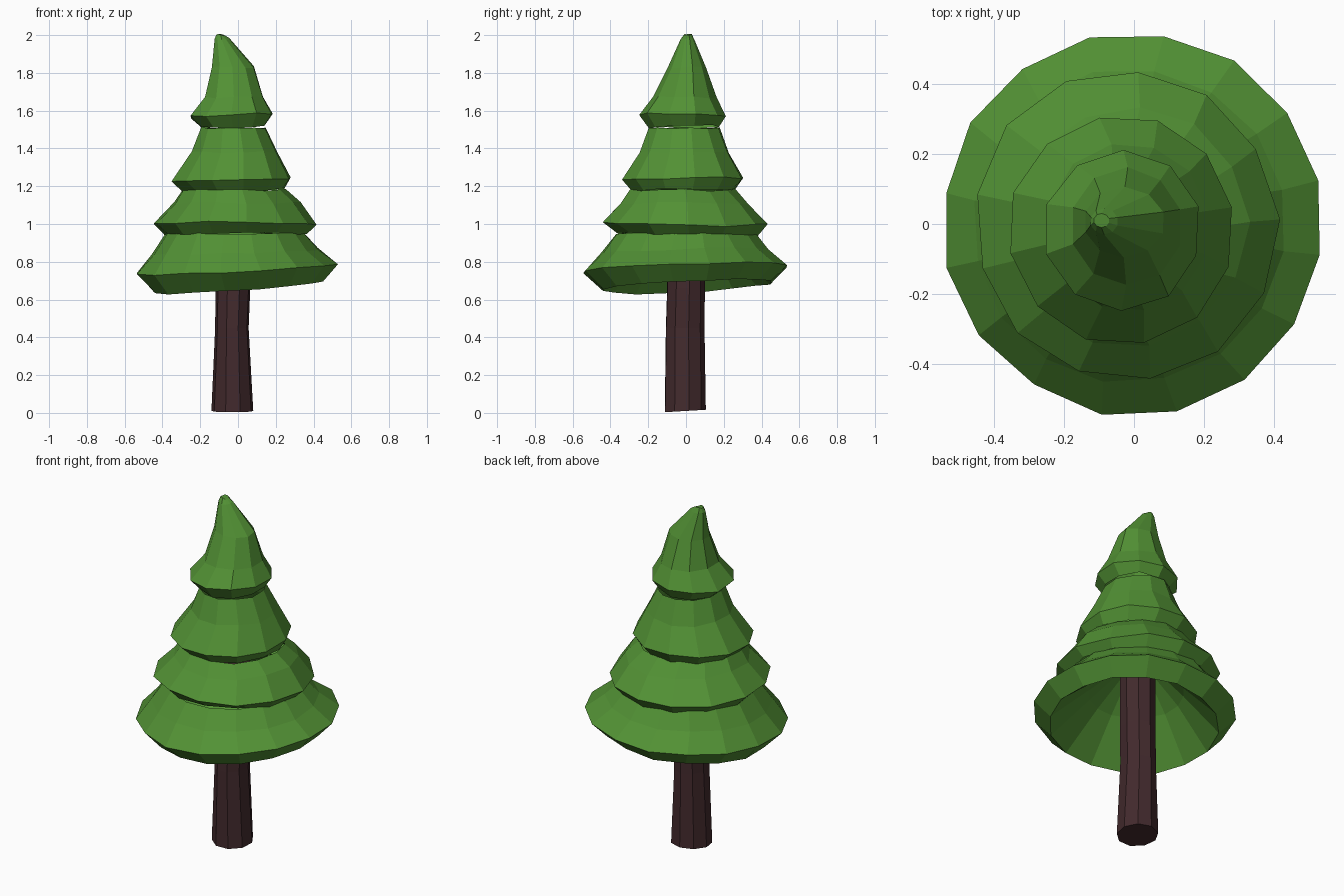
import bpy, bmesh, math, random

random.seed(4)


def material(name, color):
    m = bpy.data.materials.new(name)
    m.diffuse_color = color
    return m


GREEN = material("needles", (0.085, 0.285, 0.035, 1))
BROWN = material("bark", (0.055, 0.023, 0.026, 1))


def loft(name, sides, rings, mat, phase=0.0, jitter=0.0, cap_start=False, cap_end=False):
    """Ring: (x min, x max, y min, y max, z, slope along x, slope along y)."""
    bm = bmesh.new()
    loops = []
    for x0, x1, y0, y1, z, sx, sy in rings:
        cx, cy, rx, ry = (x0 + x1) / 2, (y0 + y1) / 2, (x1 - x0) / 2, (y1 - y0) / 2
        loop = []
        for i in range(sides):
            a = phase + math.tau * i / sides
            k = 1 + random.uniform(-jitter, jitter)
            dx, dy = rx * k * math.cos(a), ry * k * math.sin(a)
            dz = random.uniform(-jitter, jitter) * 0.4
            loop.append(bm.verts.new((cx + dx, cy + dy, z + sx * dx + sy * dy + dz)))
        loops.append(loop)
    # rings run from top to bottom, so this winding faces outwards
    for a, b in zip(loops, loops[1:]):
        for i in range(sides):
            j = (i + 1) % sides
            bm.faces.new((a[i], b[i], b[j], a[j]))
    if cap_start:
        bm.faces.new(loops[0])
    if cap_end:
        bm.faces.new(loops[-1][::-1])
    me = bpy.data.meshes.new(name)
    bm.to_mesh(me)
    bm.free()
    me.materials.append(mat)
    ob = bpy.data.objects.new(name, me)
    bpy.context.collection.objects.link(ob)
    return ob


# Trunk, slightly bent
loft("trunk", 9, [
    (-0.12, 0.07, -0.10, 0.10, 1.04, 0, 0),
    (-0.12, 0.067, -0.105, 0.10, 0.66, 0, 0),
    (-0.122, 0.058, -0.112, 0.098, 0.45, 0, 0),
    (-0.142, 0.083, -0.118, 0.105, 0.01, 0.0, 0.06),
], BROWN, 0.2, 0, True, True)

# Crown tier with the leaning tip
loft("top_tier", 10, [
    (-0.115, -0.07, -0.01, 0.03, 2.0, 0, 0),
    (-0.125, -0.045, -0.03, 0.045, 1.98, 0, 0),
    (-0.145, 0.09, -0.095, 0.105, 1.83, 0.0, 0),
    (-0.18, 0.14, -0.175, 0.16, 1.67, 0, 0),
    (-0.258, 0.192, -0.245, 0.21, 1.575, 0.04, -0.03),
    (-0.197, 0.147, -0.195, 0.175, 1.515, 0.02, 0.02),
], GREEN, 0.3, 0.015, True)

# Middle tiers, each tucked under the one above
loft("upper_middle_tier", 12, [
    (-0.20, 0.15, -0.20, 0.18, 1.51, 0, 0),
    (-0.25, 0.215, -0.25, 0.23, 1.38, 0, 0),
    (-0.357, 0.287, -0.347, 0.312, 1.235, 0.03, 0.02),
    (-0.297, 0.247, -0.297, 0.257, 1.18, 0.02, 0),
], GREEN, 0.2, 0.015)

loft("lower_middle_tier", 13, [
    (-0.295, 0.25, -0.295, 0.26, 1.18, 0, 0),
    (-0.345, 0.325, -0.35, 0.335, 1.11, 0, 0),
    (-0.455, 0.41, -0.45, 0.44, 1.0, -0.02, -0.01),
    (-0.39, 0.36, -0.38, 0.38, 0.945, 0, -0.01),
], GREEN, 0.04, 0.02)

# Wide bottom tier, hollow underneath up to the trunk
loft("bottom_tier", 16, [
    (-0.385, 0.355, -0.375, 0.375, 0.95, 0, 0),
    (-0.46, 0.43, -0.45, 0.44, 0.855, 0.03, 0.02),
    (-0.545, 0.54, -0.545, 0.545, 0.763, 0.05, 0.03),
    (-0.45, 0.46, -0.45, 0.46, 0.668, 0.065, 0.05),
    (-0.27, 0.24, -0.26, 0.26, 0.87, 0, 0),
    (-0.12, 0.07, -0.10, 0.10, 1.02, 0, 0),
], GREEN, 0.23, 0.013)
